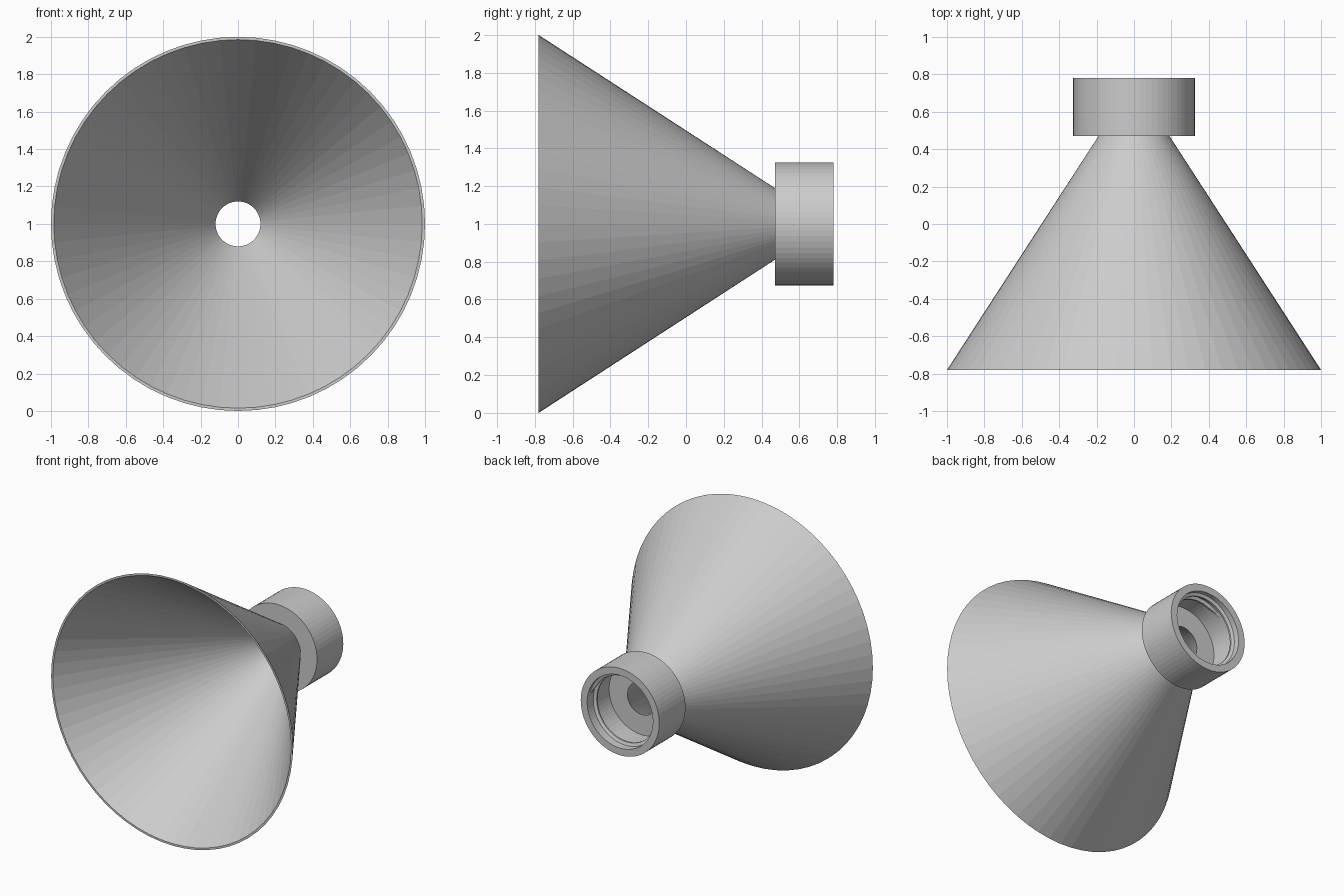
import bpy, bmesh
from math import cos, sin, pi

if "Cube" in bpy.data.objects:
    bpy.data.objects.remove(bpy.data.objects["Cube"])

SEG = 64
AXIS_Z = 1.0


def ring_point(r, y, t):
    return (r * cos(t), y, AXIS_Z + r * sin(t))


def finish(name, bm):
    mesh = bpy.data.meshes.new(name)
    bm.to_mesh(mesh)
    bm.free()
    obj = bpy.data.objects.new(name, mesh)
    bpy.context.collection.objects.link(obj)
    return obj


def lathe(name, profile):
    """Spin a (radius, y) profile around the horizontal axis."""
    bm = bmesh.new()
    rings = [[bm.verts.new(ring_point(r, y, 2 * pi * i / SEG)) for i in range(SEG)]
             for r, y in profile]
    for p, q in zip(rings, rings[1:]):
        for i in range(SEG):
            j = (i + 1) % SEG
            bm.faces.new((p[i], q[i], q[j], p[j]))
    return finish(name, bm)


# Wide cone: inner wall, thin lip, outer wall
lathe("funnel_cone", [(0.12, 0.52), (0.985, -0.78), (1.0, -0.78), (0.19, 0.47)])

# Screw collar: front shoulder, outer wall, back rim, bore, floor with hole
lathe("collar", [(0.19, 0.47), (0.325, 0.47), (0.325, 0.78),
                 (0.272, 0.78), (0.272, 0.52), (0.12, 0.52)])

# Helical thread ridge inside the bore, tapering into the wall at both ends
bm = bmesh.new()
TURNS, PITCH, START_Y, BORE = 1.35, 0.054, 0.745, 0.274
steps = int(SEG * TURNS)
sections = []
for k in range(steps + 1):
    t = 0.15 + 2 * pi * k / SEG
    y = START_Y - PITCH * k / SEG
    h = 0.024 * min(1.0, (min(k, steps - k) + 0.5) / 4)
    sections.append([bm.verts.new(ring_point(r, y + dy, t)) for r, dy in
                     ((BORE, -0.016), (BORE - h, -0.006), (BORE - h, 0.006), (BORE, 0.016))])
for a, b in zip(sections, sections[1:]):
    for i in range(4):
        j = (i + 1) % 4
        bm.faces.new((a[i], a[j], b[j], b[i]))
bm.faces.new(sections[0])
bm.faces.new(sections[-1][::-1])
bmesh.ops.recalc_face_normals(bm, faces=bm.faces)
finish("thread", bm)
